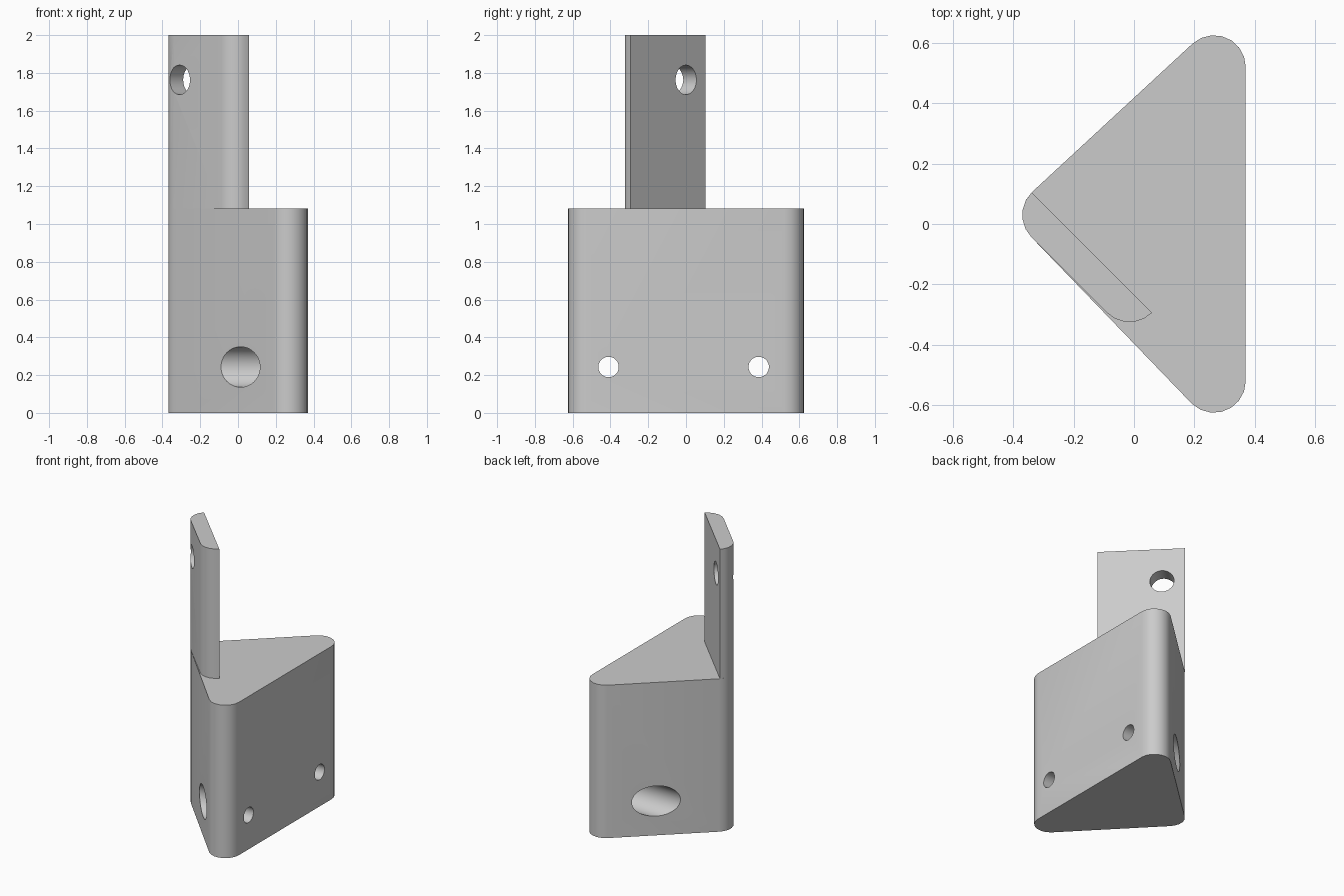
import bpy
from math import cos, sin, radians
from mathutils import Vector

cube = bpy.data.objects.get("Cube")
if cube:
    bpy.data.objects.remove(cube, do_unlink=True)

grey = bpy.data.materials.new("plain grey")
grey.use_nodes = True
COLOUR = (0.6, 0.6, 0.6, 1)
grey.diffuse_color = COLOUR
grey.node_tree.nodes["Principled BSDF"].inputs["Base Color"].default_value = COLOUR

RADIUS = 0.105          # shared corner radius, also the plate thickness
DECK, TOP = 1.083, 2.0
APEX = (-0.265, 0.03)
PLATE_END = (-0.015, -0.22)


def arc(centre, start, end, steps):
    """Points of one rounded corner, anticlockwise in degrees."""
    angles = [radians(start + (end - start) * i / steps) for i in range(steps + 1)]
    return [(centre[0] + RADIUS * cos(a), centre[1] + RADIUS * sin(a)) for a in angles]


def prism(name, outline, bottom, top):
    """Upright solid with the given outline."""
    n = len(outline)
    verts = [(x, y, z) for z in (bottom, top) for x, y in outline]
    sides = [(i, (i + 1) % n, n + (i + 1) % n, n + i) for i in range(n)]
    caps = [tuple(reversed(range(n))), tuple(range(n, 2 * n))]
    mesh = bpy.data.meshes.new(name)
    mesh.from_pydata(verts, [], sides + caps)
    mesh.materials.append(grey)
    obj = bpy.data.objects.new(name, mesh)
    bpy.context.collection.objects.link(obj)
    return obj


def drill(obj, start, end, radius):
    """Cut a round hole from start to end."""
    start, end = Vector(start), Vector(end)
    axis = end - start
    bpy.ops.mesh.primitive_cylinder_add(
        vertices=48, radius=radius, depth=axis.length, location=(start + end) / 2,
        rotation=axis.to_track_quat("Z", "Y").to_euler())
    cutter = bpy.context.object
    cutter.hide_render = True
    cutter.data.materials.append(grey)
    mod = obj.modifiers.new("hole", "BOOLEAN")
    mod.operation, mod.solver, mod.object = "DIFFERENCE", "EXACT", cutter
    bpy.context.view_layer.objects.active = obj
    bpy.ops.object.modifier_apply(modifier=mod.name)
    bpy.data.objects.remove(cutter, do_unlink=True)


# Three-cornered base block
base = prism("base_block",
             arc(APEX, 132, 226, 5)
             + arc((0.265, -0.52), 226, 360, 7)
             + arc((0.265, 0.52), 0, 132, 7), 0, DECK)

# Upright plate continuing the apex corner
plate = prism("upright_plate",
              arc(APEX, 135, 225, 5) + arc(PLATE_END, 225, 315, 5), DECK, TOP)

# Two screw holes, each with a wide bore from the sloping side
for y in (-0.41, 0.385):
    drill(base, (-0.6, y, 0.243), (0.27, y, 0.243), 0.107)
    drill(base, (0.2, y, 0.243), (0.6, y, 0.243), 0.054)

# Fixing hole square through the plate
drill(plate, (-0.475, -0.24, 1.763), (-0.075, 0.16, 1.763), 0.078)

# Smooth rounded surfaces, keep edges sharp
for obj in (base, plate):
    bpy.ops.object.select_all(action="DESELECT")
    obj.select_set(True)
    bpy.context.view_layer.objects.active = obj
    bpy.ops.object.shade_smooth_by_angle(angle=radians(30))
